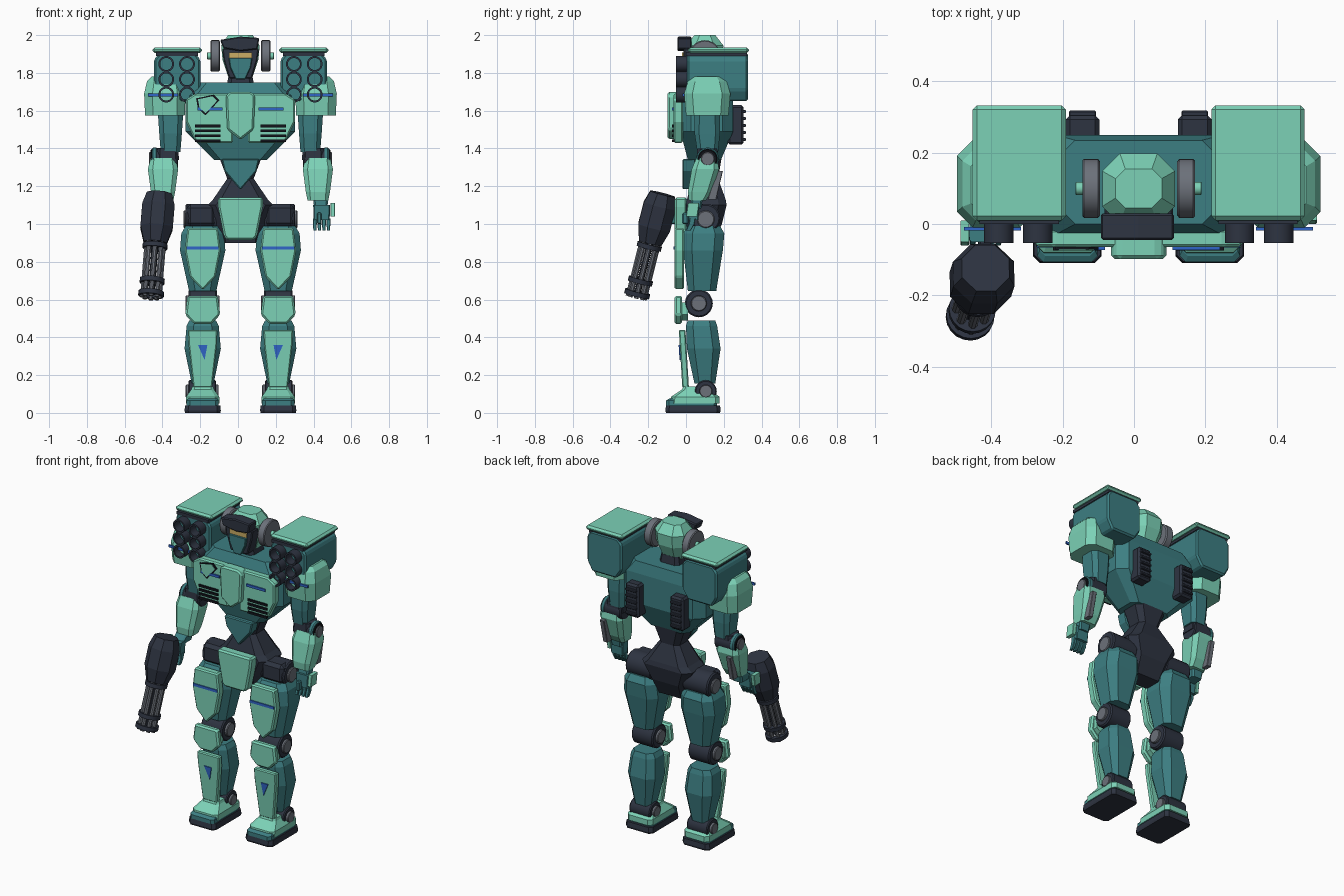
import bpy, bmesh, math
from mathutils import Vector

if "Cube" in bpy.data.objects:
    bpy.data.objects.remove(bpy.data.objects["Cube"])

SIDE = 1          # mirror sign applied to x
SHIFT = 0.013     # body centre line


def colour(name, r, g, b):
    m = bpy.data.materials.new(name)
    m.diffuse_color = (r, g, b, 1)
    m.use_nodes = True
    m.node_tree.nodes["Principled BSDF"].inputs["Base Color"].default_value = m.diffuse_color
    return m


MINT = colour("mint armour", .20, .64, .47)
TEAL = colour("teal frame", .046, .21, .225)
DARK = colour("dark slate", .027, .034, .053)
GREY = colour("steel grey", .15, .165, .195)
BLUE = colour("blue stripe", .03, .13, .58)
GOLD = colour("gold visor", .60, .42, .13)
BLACK = colour("black", .006, .007, .011)


def finish(name, bm, mat, bevel=0, smooth=False):
    for v in bm.verts:
        v.co.x = v.co.x * SIDE + SHIFT
    bmesh.ops.remove_doubles(bm, verts=bm.verts, dist=1e-5)
    bmesh.ops.recalc_face_normals(bm, faces=bm.faces)
    me = bpy.data.meshes.new(name)
    bm.to_mesh(me)
    bm.free()
    me.materials.append(mat)
    if smooth:
        me.polygons.foreach_set("use_smooth", [True] * len(me.polygons))
        me.set_sharp_from_angle(angle=math.radians(35))
    ob = bpy.data.objects.new(name, me)
    bpy.context.collection.objects.link(ob)
    if bevel:
        b = ob.modifiers.new("edge", "BEVEL")
        b.width, b.segments, b.limit_method = bevel, 1, "ANGLE"
    return ob


def skin(bm, rings):
    rows = [[bm.verts.new(p) for p in r] for r in rings]
    n = len(rows[0])
    for a, b in zip(rows, rows[1:]):
        for i in range(n):
            bm.faces.new((a[i], a[(i + 1) % n], b[(i + 1) % n], b[i]))
    bm.faces.new(rows[0])
    bm.faces.new(rows[-1])


def loft(name, cx, sections, mat, cut=.3, bevel=0):
    """Chamfered-rectangle sections: (z, half width, front y, back y[, x offset])."""
    bm, rings = bmesh.new(), []
    for z, h, y0, y1, *dx in sections:
        x, y, d = cx + (dx[0] if dx else 0), (y0 + y1) / 2, (y1 - y0) / 2
        c = cut * min(h, d)
        q = [(h - c, d), (h, d - c), (h, c - d), (h - c, -d), (c - h, -d), (-h, c - d), (-h, d - c), (c - h, d)]
        rings.append([(x + u, y + v, z) for u, v in q])
    skin(bm, rings)
    return finish(name, bm, mat, bevel)


def plate(name, pts, y0, y1, mat, bevel=.006, lean=0):
    """Outline in x,z pushed along y."""
    bm = bmesh.new()
    zt = max(z for _, z in pts)
    skin(bm, [[(x, y + lean * (zt - z), z) for x, z in pts] for y in (y0, y1)])
    return finish(name, bm, mat, bevel)


def sym(cx, half):
    return [(cx + w, z) for w, z in half] + [(cx - w, z) for w, z in reversed(half) if w > 0]


def box(name, x0, x1, y0, y1, z0, z1, mat, bevel=.006):
    return plate(name, [(x0, z0), (x1, z0), (x1, z1), (x0, z1)], y0, y1, mat, bevel)


def lathe(name, p, axis, prof, mat, n=20, loop=False):
    """Turn (distance, radius) pairs about an axis."""
    bm, p, a = bmesh.new(), Vector(p), Vector(axis).normalized()
    u = a.orthogonal().normalized()
    w = a.cross(u)
    ang = [2 * math.pi * (i + .5) / n for i in range(n)]
    rows = [[bm.verts.new(p + a * t + (u * math.cos(k) + w * math.sin(k)) * r) for k in ang] for t, r in prof]
    for a_, b_ in zip(rows, rows[1:] + (rows[:1] if loop else [])):
        for i in range(n):
            bm.faces.new((a_[i], a_[(i + 1) % n], b_[(i + 1) % n], b_[i]))
    if not loop:
        bm.faces.new(rows[0])
        bm.faces.new(rows[-1])
    return finish(name, bm, mat, smooth=n > 8)


def pin(name, x0, x1, y, z, r, mat):
    c = .1 * r
    return lathe(name, (x0, y, z), (1, 0, 0), [(0, r - c), (c, r), (x1 - x0 - c, r), (x1 - x0, r - c)], mat)


def leg(s):
    c = .2
    # foot and ankle
    loft(s + "sole", c, [(0, .093, -.105, .18), (.012, .096, -.11, .184), (.04, .093, -.105, .18)], DARK, .2)
    loft(s + "toe", c, [(.04, .085, -.107, .165), (.065, .085, -.107, .165), (.075, .078, -.09, .16)], TEAL, .2)
    loft(s + "foot", c, [(.05, .088, -.085, .178), (.085, .088, -.08, .178), (.125, .06, -.02, .12), (.14, .055, -.015, .09)], MINT, .25)
    pin(s + "ankle", c - .07, c + .075, .105, .115, .058, DARK)
    pin(s + "ankle_cap", c - .085, c + .09, .105, .115, .034, GREY)
    # shin
    loft(s + "shin", c, [(.155, .058, .045, .155), (.34, .096, .005, .183), (.46, .085, 0, .165), (.49, .07, .01, .155)], TEAL, .45)
    plate(s + "shin_plate", sym(c, [(.078, .44), (.076, .37), (.05, .135)]), -.038, -.003, MINT, .006, .06)
    plate(s + "shin_mark", [(c - .025, .36), (c + .025, .36), (c - .01, .28)], -.039, -.031, BLUE, 0, .06)
    # knee
    pin(s + "knee", c - .075, c + .075, .068, .58, .074, DARK)
    pin(s + "knee_cap", c - .09, c + .09, .068, .58, .042, GREY)
    plate(s + "knee_plate", sym(c, [(.08, .62), (.093, .52), (.045, .47)]), -.06, -.02, MINT, .01)
    plate(s + "knee_back", sym(c, [(.07, .585), (.075, .52), (.04, .49)]), -.02, .01, MINT, 0)
    # thigh and hip
    loft(s + "thigh", c, [(.645, .072, .01, .16), (.86, .12, -.015, .195), (.95, .113, -.015, .203), (.99, .09, .01, .18)], TEAL, .45)
    plate(s + "thigh_plate", sym(c, [(.08, .98), (.095, .86), (.068, .72), (0, .65)]), -.06, -.01, MINT, .008)
    box(s + "thigh_stripe", c - .085, c + .085, -.066, -.058, .865, .881, BLUE, 0)
    pin(s + "hip", .11, .29, .105, 1.03, .077, DARK)
    box(s + "hip_block", .13, .285, .02, .13, .985, 1.105, DARK, .02)
    pin(s + "hip_cap", .28, .302, .105, 1.025, .046, GREY)


def arm(s):
    # shoulder and upper arm
    loft(s + "shoulder", .40, [(1.575, .105, .0, .225), (1.69, .11, -.01, .235), (1.755, .095, .01, .215), (1.78, .07, .03, .19)], MINT, .4)
    box(s + "shoulder_stripe", .33, .49, -.018, -.008, 1.675, 1.69, BLUE, 0)
    loft(s + "upper_arm", .37, [(1.38, .052, .06, .17), (1.48, .06, .045, .18), (1.6, .068, .045, .18)], TEAL, .4)
    # elbow
    pin(s + "elbow", .33, .45, .115, 1.345, .058, DARK)
    loft(s + "elbow_block", .385, [(1.34, .06, .055, .17), (1.4, .055, .06, .165)], DARK)
    pin(s + "elbow_rim", .44, .468, .115, 1.345, .06, TEAL)
    pin(s + "elbow_ring", .468, .476, .115, 1.345, .052, BLACK)
    pin(s + "elbow_cap", .47, .485, .115, 1.345, .036, GREY)
    # forearm
    loft(s + "forearm", .41, [(1.125, .055, .015, .105), (1.17, .064, .01, .135), (1.29, .08, .03, .175), (1.35, .066, .055, .165)], MINT, .35)
    loft(s + "forearm_bar", .445, [(1.13, .015, .115, .16), (1.28, .015, .16, .195)], GREY, .2)
    # hand
    d = -.06 if SIDE < 0 else 0
    loft(s + "wrist", .425, [(1.08, .035, .02 + d, .08), (1.14, .04, .03, .09)], TEAL)
    loft(s + "palm", .43, [(1.02, .042, .01 + d, .065 + d), (1.1, .045, .01 + d, .07 + d)], TEAL, .2)
    for i in range(4):
        x = .394 + .024 * i
        loft(f"{s}finger_{i}", x, [(.965, .008, .0 + d, .025 + d), (1.0, .01, .015 + d, .045 + d), (1.03, .01, .02 + d, .05 + d)], TEAL)
    box(s + "thumb", .405, .43, -.02 + d, .012 + d, 1.0, 1.06, TEAL)
    loft(s + "hand_guard", .488, [(1.04, .012, .0 + d, .06 + d), (1.11, .012, .01 + d, .07 + d)], MINT, .2)


def launcher(s):
    # shoulder launcher with six tubes
    x0, x1 = .212, .458
    plate(s + "launcher", [(x0 + .04, 1.65), (x1 - .035, 1.65), (x1, 1.71), (x1, 1.87), (x1 - .03, 1.905),
                           (x0 + .03, 1.905), (x0, 1.87), (x0, 1.71)], .005, .328, TEAL, .01)
    box(s + "launcher_seam", x0 + .012, x1 - .012, .0, .322, 1.89, 1.91, DARK, 0)
    box(s + "launcher_lid", x0 - .008, x1 + .008, .01, .333, 1.905, 1.935, MINT, .012)
    for i in range(2):
        for j in range(3):
            lathe(f"{s}tube_{i}_{j}", (.283 + .11 * i, -.053, 1.685 + .081 * j), (0, 1, 0),
                  [(0, .032), (0, .042), (.065, .042), (.065, .032)], DARK, 16, True)


def chest_side(s):
    # chest armour, vents, stripe, back exhaust, ear disc
    plate(s + "chest_plate", [(.04, 1.69), (.24, 1.69), (.288, 1.66), (.288, 1.54), (.235, 1.43), (.04, 1.43)], -.065, -.015, MINT, .008)
    for i in range(4):
        box(f"{s}vent_{i}", .105, .24, -.074, -.06, 1.434 + .026 * i, 1.448 + .026 * i, BLACK, 0)
    box(s + "chest_stripe", .095, .228, -.073, -.064, 1.602, 1.618, BLUE, 0)
    box(s + "exhaust", .11, .205, .22, .305, 1.42, 1.63, DARK, .012)
    for i in range(5):
        box(f"{s}exhaust_rib_{i}", .12, .195, .3, .318, 1.44 + .037 * i, 1.455 + .037 * i, DARK, .003)
    lathe(s + "ear_disc", (.108, .1, 1.89), (1, 0, 0), [(0, .075), (.006, .083), (.045, .083), (.05, .078)], GREY, 28)
    pin(s + "ear_stud", .15, .177, .1, 1.89, .018, MINT)


for SIDE, tag in ((1, "left_"), (-1, "right_")):
    leg(tag)
    arm(tag)
    launcher(tag)
    chest_side(tag)
SIDE = 1

# pelvis, waist and abdomen
loft("pelvis", 0, [(.9, .1, .03, .14), (1.0, .13, .0, .19), (1.1, .175, .0, .215), (1.13, .145, .005, .21),
                   (1.24, .07, .035, .17), (1.36, .115, .02, .19)], DARK, .4)
plate("pelvis_plate", sym(0, [(.12, 1.14), (.118, 1.09), (.088, .935), (.07, .915)]), -.06, .005, MINT, .01)
plate("abdomen", sym(0, [(.1, 1.345), (.085, 1.28), (0, 1.18)]), -.018, .05, TEAL, .006)

# torso
loft("torso", 0, [(1.34, .14, .01, .185), (1.49, .29, -.03, .25), (1.68, .29, -.03, .25), (1.75, .225, .0, .235)], TEAL, .4)
plate("breast_plate", sym(0, [(.055, 1.7), (.078, 1.68), (.07, 1.5), (0, 1.445)]), -.098, -.03, MINT, .01)
badge = [(-.235, 1.665), (-.14, 1.685), (-.112, 1.655), (-.185, 1.575), (-.225, 1.61)]
bx = sum(p[0] for p in badge) / 5
bz = sum(p[1] for p in badge) / 5
plate("badge_border", badge, -.071, -.064, BLACK, 0)
plate("badge", [(bx + (x - bx) * .82, bz + (z - bz) * .82) for x, z in badge], -.074, -.066, MINT, 0)

# head
loft("neck", 0, [(1.72, .075, .02, .17), (1.8, .06, .03, .16)], DARK)
loft("helmet", 0, [(1.78, .065, .04, .15), (1.87, .095, .01, .19), (1.945, .102, .0, .198), (2.0, .065, .045, .155)], MINT, .5)
plate("face", sym(0, [(.097, 1.93), (.09, 1.87), (.06, 1.77)]), -.012, .07, DARK, .006)
plate("face_mask", sym(0, [(.062, 1.88), (.055, 1.83), (.025, 1.765)]), -.028, .0, TEAL, .004)
box("visor", -.06, .06, -.02, -.01, 1.88, 1.908, GOLD, 0)
plate("brow", [(-.108, 1.975), (-.09, 1.93), (0, 1.915), (.09, 1.925), (.1, 1.985), (0, 1.992)], -.045, .03, DARK, .006)

# rotary gun in the right hand
top, end = Vector((-.43, -.125, 1.155)), Vector((-.475, -.265, .605))
ax = (end - top).normalized()
lathe("gun_body", top, ax, [(-.005, .072), (.06, .093), (.18, .093), (.265, .066)], DARK, 8)
box("gun_grip", -.45, -.41, -.11, -.02, 1.04, 1.075, DARK)
u = ax.orthogonal().normalized()
w = ax.cross(u)
for i in range(8):
    k = i * math.pi / 4
    lathe(f"barrel_{i}", top + (u * math.cos(k) + w * math.sin(k)) * .045, ax,
          [(.25, .013), (.565, .013)], GREY, 8)
for i, (t, r) in enumerate(((.27, .066), (.46, .066), (.53, .068))):
    lathe(f"barrel_band_{i}", top, ax, [(t, .034), (t, r), (t + .025, r), (t + .025, .034)], DARK, 20, True)
lathe("barrel_core", top, ax, [(.25, .018), (.54, .018)], DARK, 10)
